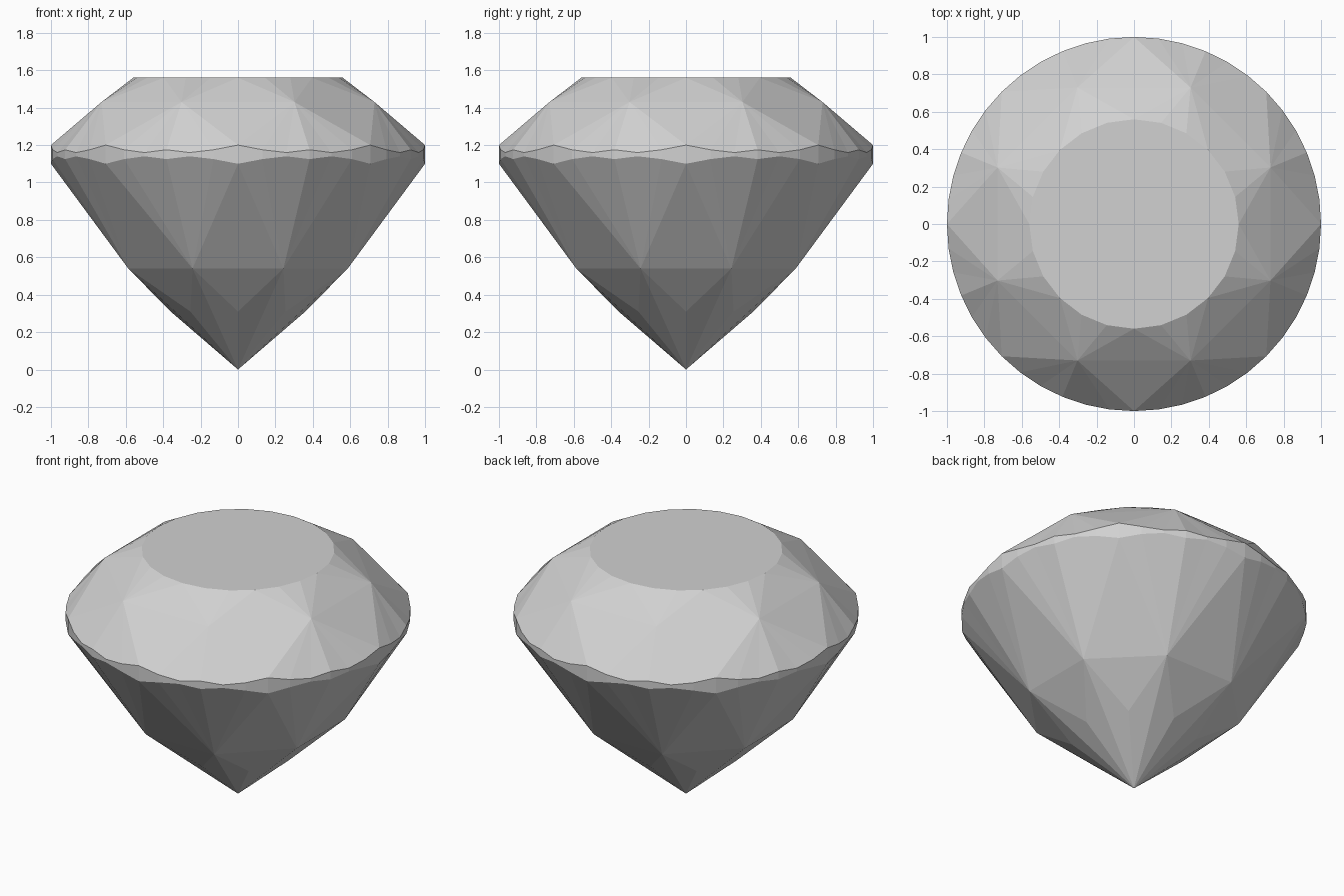
import bpy
import bmesh
from math import cos, sin, radians

cube = bpy.data.objects.get("Cube")
if cube:
    bpy.data.objects.remove(cube, do_unlink=True)

GREY = (0.64, 0.64, 0.64, 1)
grey = bpy.data.materials.new("pale_grey")
grey.use_nodes = True
grey.diffuse_color = GREY
grey.node_tree.nodes["Principled BSDF"].inputs["Base Color"].default_value = GREY

FOLDS = 8             # the cut repeats eight times around
STEP = 6              # girdle points per repeat
SEGMENTS = FOLDS * STEP
# Scalloped girdle heights over one repeat, starting under a crown kite
GIRDLE_TOP = [1.2, 1.175, 1.16, 1.175, 1.16, 1.175]
GIRDLE_LOW = [1.1, 1.125, 1.14, 1.125, 1.14, 1.125]


def ring(bm, count, radius, heights, offset=0.0):
    """Ring of points whose heights cycle through a list."""
    points = []
    for i in range(count):
        a = radians(360 * (i + offset) / count - 90)
        z = heights[i % len(heights)]
        points.append(bm.verts.new((radius * cos(a), radius * sin(a), z)))
    return points


def fan(bm, apex, rim):
    """Triangles from one apex to every edge of a rim."""
    for a, b in zip(rim, rim[1:]):
        bm.faces.new((apex, a, b))


def span(points, start, length):
    return [points[(start + j) % len(points)] for j in range(length + 1)]


def finish(bm, name):
    mesh = bpy.data.meshes.new(name)
    bm.to_mesh(mesh)
    bm.free()
    mesh.materials.append(grey)
    obj = bpy.data.objects.new(name, mesh)
    bpy.context.collection.objects.link(obj)


# Crown: flat table, star facets, kites and upper girdle facets
bm = bmesh.new()
table = ring(bm, FOLDS * 3, 0.56, [1.56])
mid = ring(bm, FOLDS, 0.79, [1.43], 0.5)
rim = ring(bm, SEGMENTS, 1, GIRDLE_TOP)
bm.faces.new(table)
for k in range(FOLDS):
    fan(bm, mid[k], span(table, k * 3, 3)[::-1])
    fan(bm, mid[k], span(rim, k * STEP, STEP))
    bm.faces.new((mid[k - 1], mid[k], table[k * 3]))
    bm.faces.new((mid[k], mid[k - 1], rim[k * STEP]))
finish(bm, "crown")

# Pavilion: girdle band, lower girdle facets, kites and the point
bm = bmesh.new()
top = ring(bm, SEGMENTS, 1, GIRDLE_TOP)
rim = ring(bm, SEGMENTS, 1, GIRDLE_LOW)
mid = ring(bm, FOLDS, 0.635, [0.54], 0.5)
low = ring(bm, FOLDS, 0.36, [0.31])
tip = bm.verts.new((0, 0, 0))
for i in range(SEGMENTS):
    bm.faces.new((rim[i - 1], rim[i], top[i], top[i - 1]))
for k in range(FOLDS):
    fan(bm, mid[k], span(rim, k * STEP, STEP)[::-1])
    bm.faces.new((mid[k - 1], mid[k], rim[k * STEP]))
    bm.faces.new((mid[k], mid[k - 1], low[k]))
    bm.faces.new((mid[k - 1], tip, low[k]))
    bm.faces.new((mid[k], low[k], tip))
finish(bm, "pavilion")
